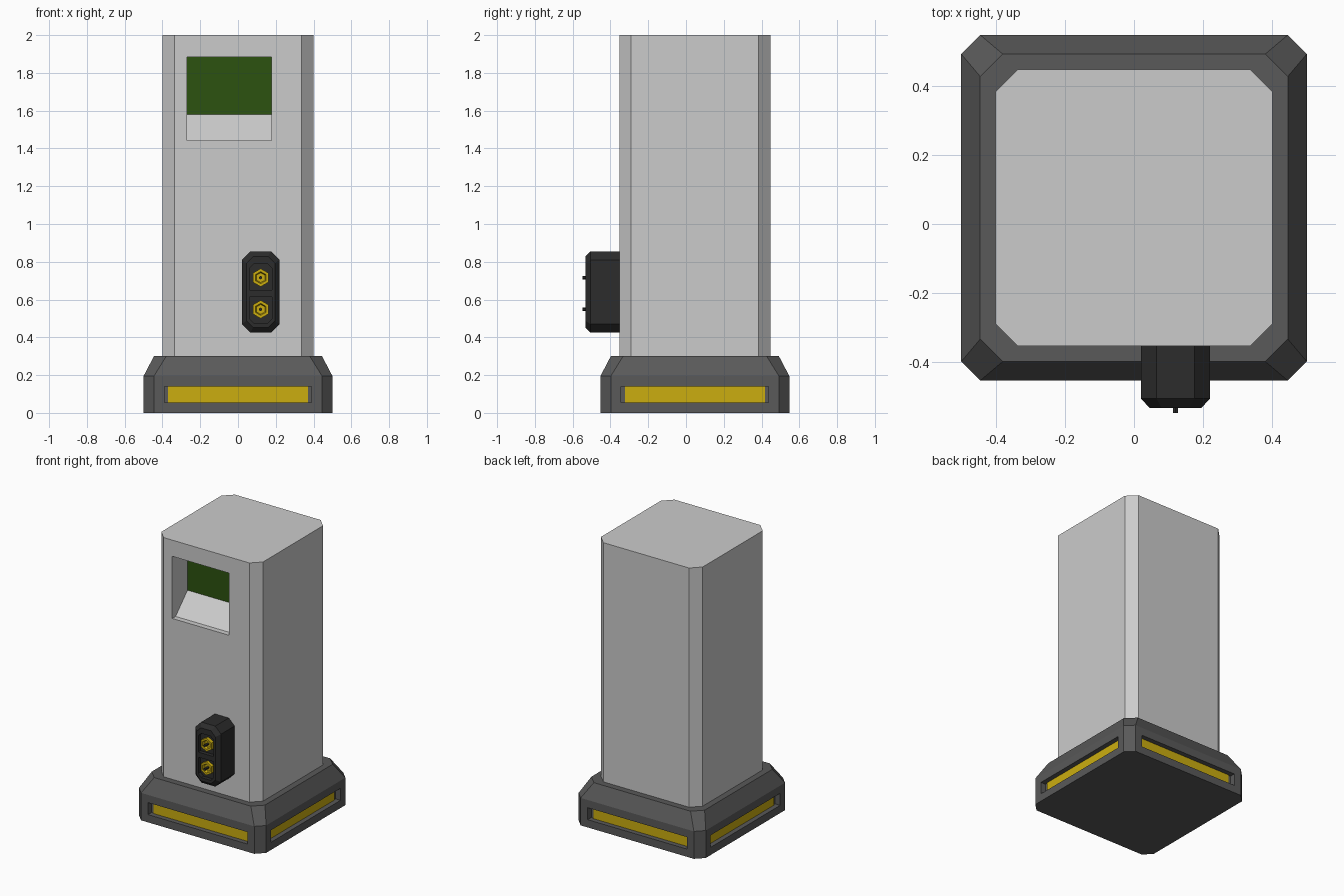
import bpy, bmesh
from math import sin, cos, pi
from mathutils import Matrix, Vector

if "Cube" in bpy.data.objects:
    bpy.data.objects.remove(bpy.data.objects["Cube"])


def material(name, rgb):
    m = bpy.data.materials.new(name)
    m.diffuse_color = (*rgb, 1)
    m.use_nodes = True
    m.node_tree.nodes["Principled BSDF"].inputs["Base Color"].default_value = m.diffuse_color
    return m


DARK = material("dark_grey", (0.10, 0.10, 0.10))
BLACK = material("black_plastic", (0.025, 0.025, 0.025))
YELLOW = material("yellow", (0.60, 0.42, 0.005))
GREEN = material("screen_green", (0.025, 0.085, 0.005))


def loft(name, rings, mat=None, matrix=None):
    """Skin rings of equal point count and cap both ends."""
    bm = bmesh.new()
    vs = [[bm.verts.new(p) for p in r] for r in rings]
    n = len(vs[0])
    for a, b in zip(vs, vs[1:]):
        for i in range(n):
            j = (i + 1) % n
            bm.faces.new((a[i], a[j], b[j], b[i]))
    bm.faces.new(vs[0])
    bm.faces.new(vs[-1])
    if matrix:
        bm.transform(matrix)
    bmesh.ops.recalc_face_normals(bm, faces=bm.faces)
    me = bpy.data.meshes.new(name)
    bm.to_mesh(me)
    bm.free()
    ob = bpy.data.objects.new(name, me)
    bpy.context.collection.objects.link(ob)
    if mat:
        me.materials.append(mat)
    return ob


def octagon(hx, hy, c):
    return [(hx - c, -hy), (hx, -hy + c), (hx, hy - c), (hx - c, hy),
            (c - hx, hy), (-hx, hy - c), (-hx, c - hy), (c - hx, -hy)]


def hexagon(r):
    return [(r * sin(i * pi / 3), r * cos(i * pi / 3)) for i in range(6)]


def flat(pts, z, cy=0):
    return [(x, y + cy, z) for x, y in pts]


def facing(pts, y, cx=0, cz=0):
    return [(a + cx, y, b + cz) for a, b in pts]


def box(name, x, y, z, mat=None, matrix=None):
    pts = [(x[0], z[0]), (x[1], z[0]), (x[1], z[1]), (x[0], z[1])]
    return loft(name, [facing(pts, y[0]), facing(pts, y[1])], mat, matrix)


def cut(ob, cutter):
    cutter.hide_render = True
    m = ob.modifiers.new("cut", 'BOOLEAN')
    m.operation, m.solver, m.object = 'DIFFERENCE', 'EXACT', cutter
    with bpy.context.temp_override(object=ob, active_object=ob):
        bpy.ops.object.modifier_apply(modifier=m.name)
    bpy.data.objects.remove(cutter)


CY = 0.047  # centre of the tower along y

# Base plinth with a recessed light strip on every side
base = loft("base", [flat(octagon(0.5, 0.5, 0.055), 0, CY),
                     flat(octagon(0.5, 0.5, 0.055), 0.195, CY),
                     flat(octagon(0.445, 0.445, 0.065), 0.3, CY)], DARK)
for i in range(4):
    turn = Matrix.Translation(Vector((0, CY, 0))) @ Matrix.Rotation(i * pi / 2, 4, 'Z')
    cut(base, box("slot_cutter", (-0.39, 0.39), (-0.6, -0.46), (0.055, 0.14), None, turn))
    box(f"light_strip_{i + 1}", (-0.37, 0.37), (-0.466, -0.455), (0.055, 0.14), YELLOW, turn)

# Main tower with display niche and sloped sill
body = loft("body", [flat(octagon(0.4, 0.4, 0.063), 0.3, CY),
                     flat(octagon(0.4, 0.4, 0.063), 2.0, CY)])
niche = [(-0.45, 1.443), (-0.315, 1.443), (-0.18, 1.58), (-0.18, 1.885), (-0.45, 1.885)]
cut(body, loft("niche_cutter", [[(x, y, z) for y, z in niche] for x in (-0.27, 0.178)]))
box("screen", (-0.27, 0.178), (-0.184, -0.178), (1.58, 1.885), GREEN)

# Socket housing with bevelled front
SX, SZ = 0.12, 0.64
housing = loft("socket_housing", [
    facing(octagon(0.1, 0.215, 0.045), -0.35, SX, SZ),
    facing(octagon(0.1, 0.215, 0.045), -0.505, SX, SZ),
    facing(octagon(0.075, 0.188, 0.035), -0.532, SX, SZ)], BLACK)

# Two sockets: pocket, hexagonal terminal and contact pin
for label, cz, s in (("upper", 0.716, 1), ("lower", 0.548, -1)):
    pocket = [(-0.06, -0.066), (0.06, -0.066), (0.06, 0.05),
              (0.037, 0.073), (-0.037, 0.073), (-0.06, 0.05)]
    pocket = [(a, b * s) for a, b in pocket]
    cut(housing, loft("pocket_cutter", [facing(pocket, -0.6, SX, cz),
                                        facing(pocket, -0.505, SX, cz)]))
    loft(f"{label}_terminal", [facing(hexagon(r), y, SX, cz) for r, y in
         ((0.048, -0.503), (0.048, -0.528), (0.032, -0.528), (0.026, -0.51))], YELLOW)
    loft(f"{label}_pin", [facing(hexagon(0.009), y, SX, cz) for y in (-0.508, -0.547)], BLACK)
